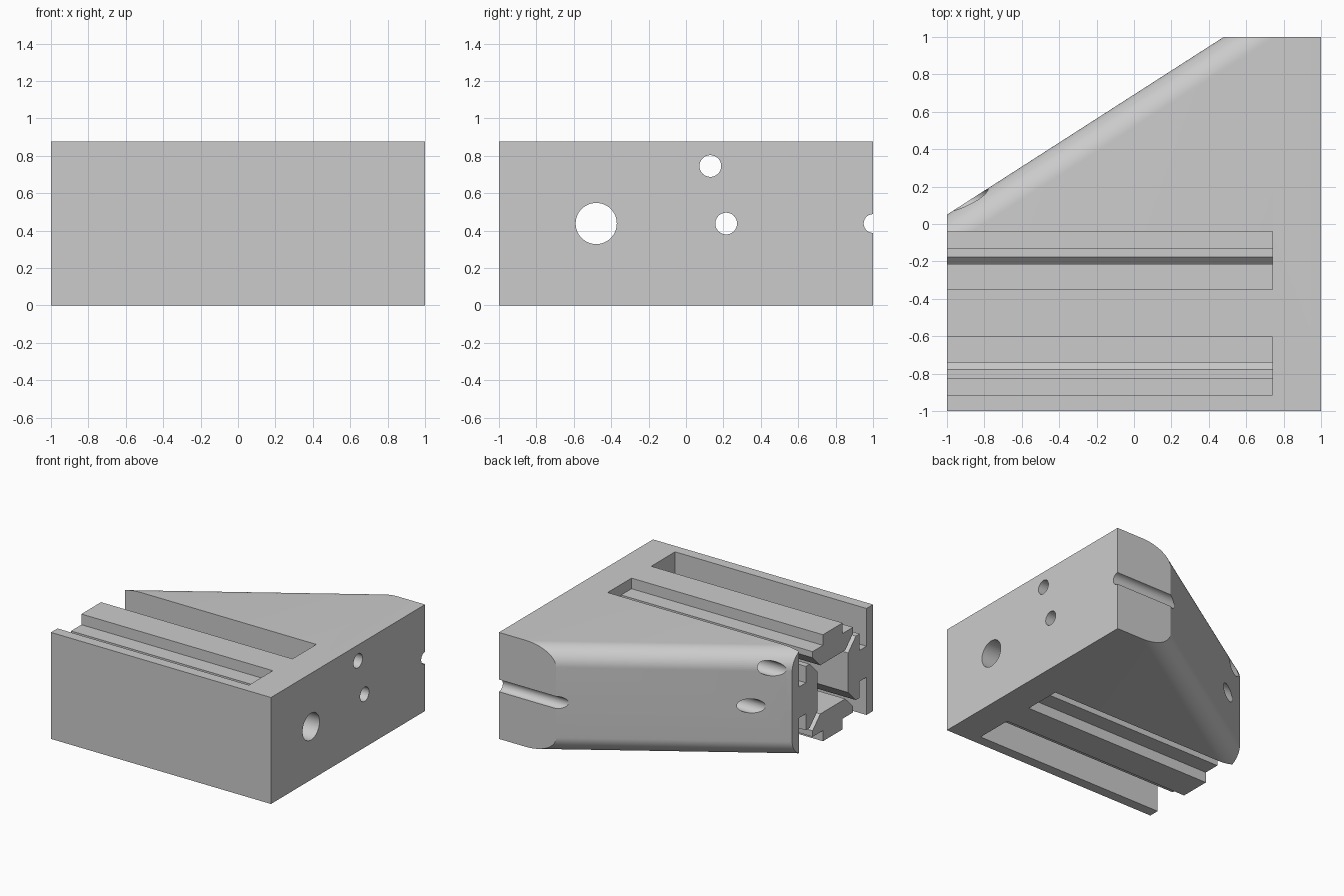
import bpy, bmesh, math
from mathutils import Matrix, Vector

cube = bpy.data.objects.get("Cube")
if cube:
    bpy.data.objects.remove(cube, do_unlink=True)

HEIGHT = 0.875
MID = HEIGHT / 2
RAIL_Y = -0.4775        # centre of the rail socket
SOCKET_END = 0.74

grey = bpy.data.materials.new("light_grey")
grey.use_nodes = True
colour = (0.6, 0.6, 0.6, 1)
grey.diffuse_color = colour
grey.node_tree.nodes["Principled BSDF"].inputs["Base Color"].default_value = colour


def make_object(name, bm):
    bmesh.ops.recalc_face_normals(bm, faces=bm.faces)
    mesh = bpy.data.meshes.new(name)
    bm.to_mesh(mesh)
    bm.free()
    mesh.materials.append(grey)
    obj = bpy.data.objects.new(name, mesh)
    bpy.context.collection.objects.link(obj)
    return obj


def prism(points, direction):
    """Extrude a closed outline along a direction."""
    bm = bmesh.new()
    face = bm.faces.new([bm.verts.new(p) for p in points])
    new = bmesh.ops.extrude_face_region(bm, geom=[face])["geom"]
    bmesh.ops.translate(bm, vec=direction,
                        verts=[v for v in new if isinstance(v, bmesh.types.BMVert)])
    return bm


def bore(name, y, z, radius):
    """Cylinder cutter running the whole width."""
    bm = bmesh.new()
    bmesh.ops.create_cone(bm, cap_ends=True, segments=48, radius1=radius,
                          radius2=radius, depth=2.4)
    bmesh.ops.transform(bm, verts=bm.verts, matrix=Matrix.Translation((0, y, z))
                        @ Matrix.Rotation(math.pi / 2, 4, "Y"))
    return make_object(name, bm)


# Block with a slanted back side, rounded along its top and bottom edges
outline = [(-1, -1), (1, -1), (1, 1), (0.48, 1), (-1, 0.05)]
bm = prism([(x, y, 0) for x, y in outline], (0, 0, HEIGHT))
slant = Vector((1.48, 0.95, 0)).normalized()
edges = [e for e in bm.edges
         if abs((e.verts[1].co - e.verts[0].co).normalized().dot(slant)) > 0.999]
bmesh.ops.bevel(bm, geom=edges, offset=0.15, offset_type="OFFSET",
                segments=16, profile=0.5, affect="EDGES")
block = make_object("bracket_block", bm)

# Socket shaped like a slotted rail: one side's outline turned four times
neck, wing, tip, core = 0.1275, 0.2625, 0.1625, 0.2
lip, shoulder = MID - 0.0875, MID - 0.1375
half = [(neck, MID), (neck, lip), (wing, lip), (wing, shoulder), (tip, core)]
side = [(-MID, MID)] + [(-a, b) for a, b in half] + half[::-1]
profile = []
for turn in range(4):
    for a, b in side:
        for _ in range(turn):
            a, b = b, -a
        # Run the cutter past the top and bottom of the block
        if abs(abs(b) - MID) < 1e-6:
            b = math.copysign(MID + 0.1, b)
        profile.append((-1.2, RAIL_Y + a, MID + b))
rail = make_object("rail_cutter", prism(profile, (SOCKET_END + 1.2, 0, 0)))

# Bolt and pin holes
cutters = [rail,
           bore("bolt_hole_cutter", RAIL_Y - 0.0025, MID, 0.11),
           bore("upper_pin_cutter", 0.13, 0.745, 0.058),
           bore("middle_pin_cutter", 0.215, MID, 0.058),
           bore("edge_groove_cutter", 1.0, MID, 0.05)]

bpy.ops.object.select_all(action="DESELECT")
block.select_set(True)
bpy.context.view_layer.objects.active = block
for cutter in cutters:
    cutter.hide_render = True
    mod = block.modifiers.new(cutter.name, "BOOLEAN")
    mod.operation = "DIFFERENCE"
    mod.solver = "EXACT"
    mod.object = cutter
    bpy.ops.object.modifier_apply(modifier=mod.name)
for cutter in cutters:
    bpy.data.objects.remove(cutter, do_unlink=True)

bpy.ops.object.shade_smooth_by_angle(angle=math.radians(30))
